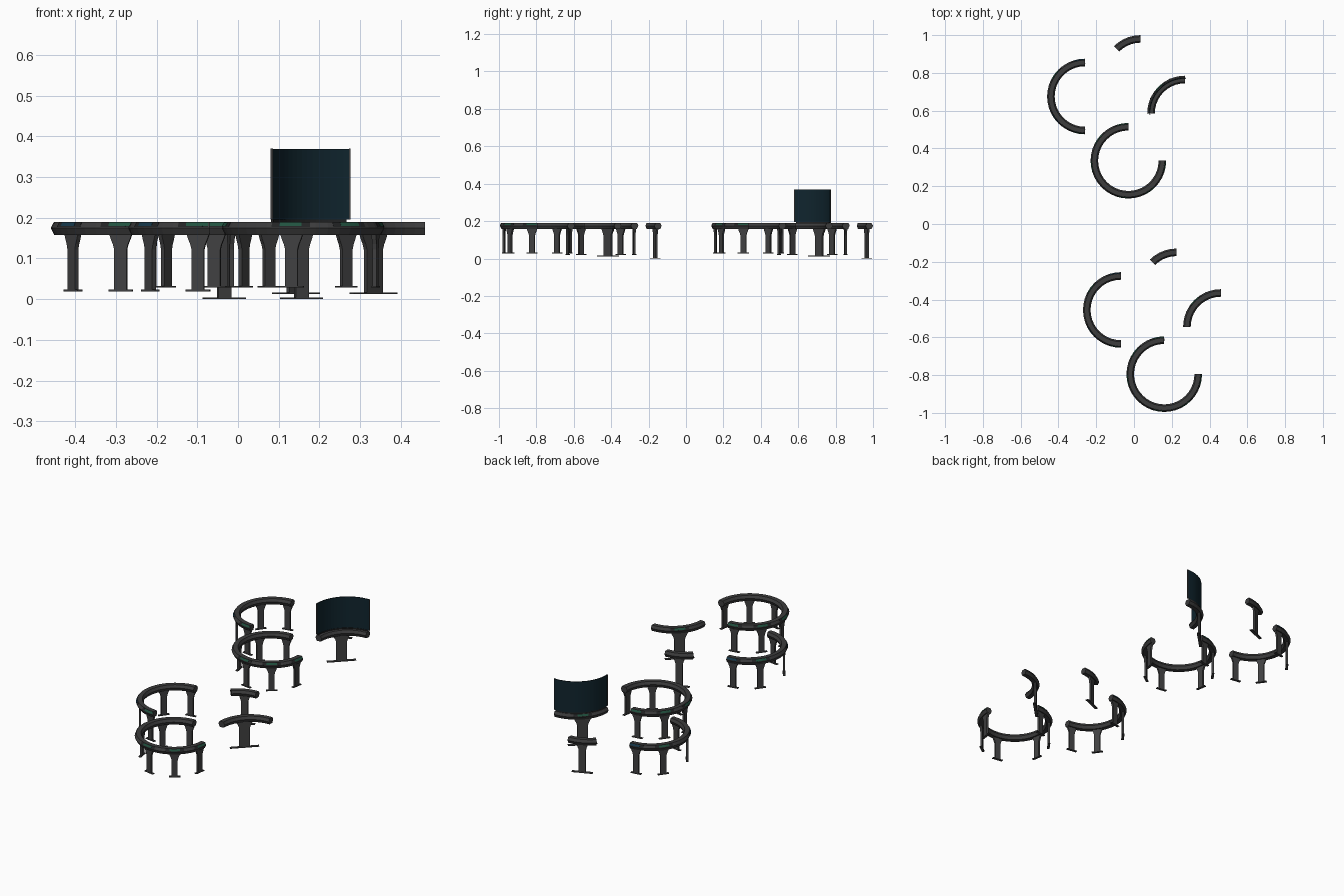
import bpy, bmesh, math
from mathutils import Matrix

if "Cube" in bpy.data.objects:
    bpy.data.objects.remove(bpy.data.objects["Cube"])


def mat(name, c):
    m = bpy.data.materials.new(name)
    m.diffuse_color = (*c, 1)
    m.use_nodes = True
    m.node_tree.nodes["Principled BSDF"].inputs["Base Color"].default_value = m.diffuse_color
    return m


DESK = mat("desk_grey", (0.045, 0.045, 0.046))
LEG = mat("leg_grey", (0.052, 0.052, 0.053))
TRIM = mat("dark_trim", (0.016, 0.017, 0.018))
GREEN = mat("green_panel", (0.015, 0.085, 0.05))
BLUE = mat("blue_panel", (0.008, 0.04, 0.07))
SCREEN = mat("screen_navy", (0.005, 0.018, 0.027))


def finish(bm, name, material):
    bmesh.ops.recalc_face_normals(bm, faces=bm.faces)
    me = bpy.data.meshes.new(name)
    bm.to_mesh(me)
    bm.free()
    ob = bpy.data.objects.new(name, me)
    bpy.context.collection.objects.link(ob)
    me.materials.append(material)
    return ob


def sweep(name, section, centre, a0, a1, material, step=9.0):
    """Sweep an (r, z) section round a centre from a0 to a1 degrees, capped."""
    bm = bmesh.new()
    n = max(1, round((a1 - a0) / step))
    rings = []
    for i in range(n + 1):
        a = math.radians(a0 + (a1 - a0) * i / n)
        rings.append([bm.verts.new((centre[0] + r * math.cos(a),
                                    centre[1] + r * math.sin(a), z)) for r, z in section])
    k = len(section)
    for p, q in zip(rings, rings[1:]):
        for j in range(k):
            bm.faces.new((p[j], p[(j + 1) % k], q[(j + 1) % k], q[j]))
    bm.faces.new(rings[0])
    bm.faces.new(rings[-1])
    return finish(bm, name, material)


def leg(name, centre, angle, foot_z, w, top, foot_l, foot_d, t=0.011):
    """Flat flared post with a thin foot plate, turned to face outward."""
    half = [(w / 2, foot_z), (w / 2, 0.122), (w / 2 + (top - w) * 0.12, 0.135),
            (w / 2 + (top - w) * 0.32, 0.148), (top / 2, 0.163)]
    outline = half + [(-x, z) for x, z in reversed(half)]
    bm = bmesh.new()
    f = bm.faces.new([bm.verts.new((-t / 2, x, z)) for x, z in outline])
    ext = bmesh.ops.extrude_face_region(bm, geom=[f])
    bmesh.ops.translate(bm, vec=(t, 0, 0),
                        verts=[v for v in ext["geom"] if isinstance(v, bmesh.types.BMVert)])
    bmesh.ops.create_cube(bm, size=1, matrix=Matrix.Translation((0, 0, foot_z + 0.002))
                          @ Matrix.Diagonal((foot_d, foot_l, 0.004, 1)))
    a = math.radians(angle)
    bm.transform(Matrix.Translation((centre[0], centre[1], 0)) @ Matrix.Rotation(a, 4, 'Z')
                 @ Matrix.Translation((0.18, 0, 0)))
    return finish(bm, name, LEG)


# six-sided desk rail section, and plates lying on its outer upper slope
RAIL = [(0.16, 0.175), (0.168, 0.19), (0.192, 0.19), (0.2, 0.175), (0.192, 0.158), (0.168, 0.158)]


def slope(lo, hi, lift):
    p = [(0.2 - 0.008 * f, 0.175 + 0.015 * f) for f in (lo, hi)]
    d = (lift * 0.88, lift * 0.47)
    return p + [(r + d[0], z + d[1]) for r, z in reversed(p)]


# desk: centre, arc, leg angles, foot height, post width, flare, foot length and depth
DESKS = {
    "half_desk": ((-0.26, 0.675), 90, 270, (99, 144, 216, 261), 0.019, 0.031, 0.058, 0.059, 0.014),
    "long_desk": ((-0.03, 0.335), 90, 360, (99, 144, 189, 261, 306, 351), 0.028, 0.031, 0.058, 0.059, 0.014),
    "quarter_desk": ((0.27, 0.585), 90, 180, (135,), 0.012, 0.056, 0.09, 0.15, 0.016),
    "short_desk": ((0.035, 0.8), 90, 135, (112.5,), 0.0, 0.035, 0.06, 0.108, 0.016),
}

for group, (dx, dy) in (("back", (0, 0)), ("front", (0.19, -1.13))):
    for desk, (c, a0, a1, angles, fz, w, top, fl, fd) in DESKS.items():
        c = (c[0] + dx, c[1] + dy)
        base = f"{group}_{desk}"
        sweep(base + "_rail", RAIL, c, a0, a1, DESK)
        for i, a in enumerate(angles):
            leg(f"{base}_leg_{i}", c, a, fz, w, top, fl, fd)
            # control panel above each leg
            if desk != "short_desk":
                lo, hi = max(a0 + 1, a - 14), min(a1 - 1, a + 14)
                sweep(f"{base}_panel_trim_{i}", slope(0.15, 0.95, 0.0008), c, lo, hi, TRIM, 7)
                blue = desk == "half_desk" and i % 2 == 0
                sweep(f"{base}_panel_{i}", slope(0.25, 0.85, 0.0014), c, a - 8, a + 8,
                      BLUE if blue else GREEN, 4)

# curved display on the back quarter desk, with end posts and a base strip
C = DESKS["quarter_desk"][0]


def band(r0, r1, z0, z1):
    return [(r0, z0), (r0, z1), (r1, z1), (r1, z0)]


sweep("display_screen", band(0.185, 0.189, 0.196, 0.369), C, 88.5, 181.5, SCREEN, 5)
sweep("display_base", band(0.183, 0.189, 0.189, 0.196), C, 91, 179, TRIM, 5)
for i, a in enumerate((88, 181)):
    sweep(f"display_post_{i}", band(0.184, 0.19, 0.195, 0.37), C, a, a + 1, LEG)
